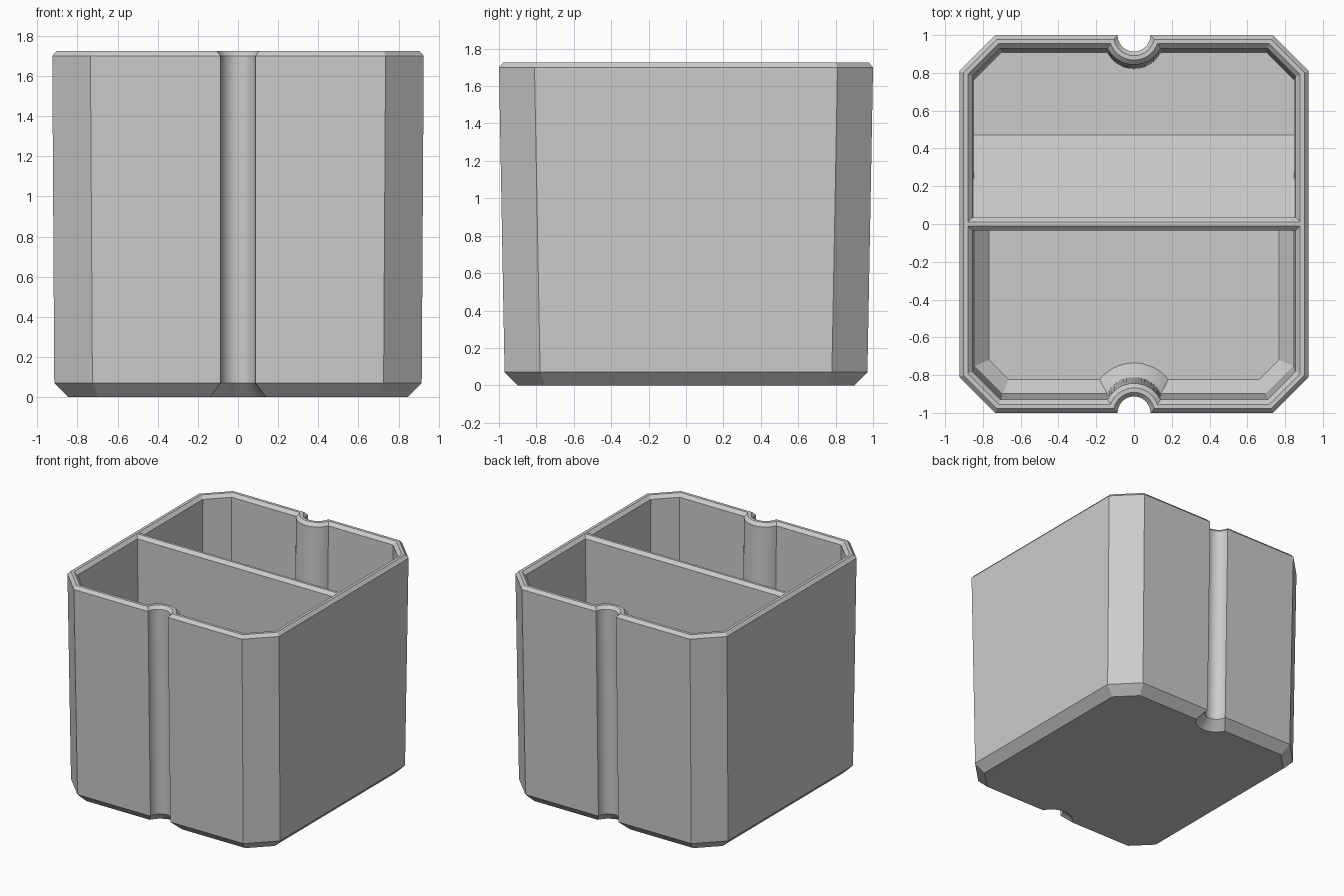
import bpy, bmesh, math

cube = bpy.data.objects.get("Cube")
if cube:
    bpy.data.objects.remove(cube)

GREY = (0.6, 0.6, 0.6, 1)
grey = bpy.data.materials.new("grey_plastic")
grey.use_nodes = True
grey.diffuse_color = GREY
grey.node_tree.nodes["Principled BSDF"].inputs["Base Color"].default_value = GREY

GROOVE = 0.087   # groove radius
CORNER = 0.19    # corner cut
STEPS = 18       # groove arc segments
RIM = 1.725
BASE = 0.07


def outline(inset, z):
    """Octagon with a round groove front and back, inset from the drafted wall."""
    t = min(max((z - BASE) / 1.63, 0), 1)
    hx, hy = 0.915 + 0.01 * t, 0.97 + 0.03 * t
    r = GROOVE + inset
    a = math.asin(inset / r)
    half = []
    for i in range(STEPS + 1):
        ang = math.pi - a - (math.pi - 2 * a) * i / STEPS
        half.append((r * math.cos(ang), -hy + r * math.sin(ang)))
    k = CORNER + inset * math.tan(math.pi / 8)
    half += [(hx - k, inset - hy), (hx - inset, k - hy),
             (hx - inset, hy - k), (hx - k, hy - inset)]
    return half + [(-x, -y) for x, y in half]


def finish(name, bm):
    bmesh.ops.recalc_face_normals(bm, faces=bm.faces)
    mesh = bpy.data.meshes.new(name)
    bm.to_mesh(mesh)
    bm.free()
    mesh.materials.append(grey)
    ob = bpy.data.objects.new(name, mesh)
    bpy.context.collection.objects.link(ob)
    bpy.ops.object.select_all(action="DESELECT")
    ob.select_set(True)
    bpy.context.view_layer.objects.active = ob
    bpy.ops.object.shade_smooth_by_angle(angle=math.radians(30))


def loft(name, loops):
    """Skin a stack of matching point loops and cap both ends."""
    bm = bmesh.new()
    rings = [[bm.verts.new(p) for p in loop] for loop in loops]
    for lo, hi in zip(rings, rings[1:]):
        for i in range(len(lo)):
            j = (i + 1) % len(lo)
            bm.faces.new((lo[i], lo[j], hi[j], hi[i]))
    bm.faces.new(rings[0])
    bm.faces.new(rings[-1])
    finish(name, bm)


def prism_x(name, profile, half_width):
    """Extrude a y-z profile across x."""
    loft(name, [[(x, y, z) for y, z in profile] for x in (-half_width, half_width)])


# Shell: bottom bevel, outer wall, bevelled rim, inner wall, inner floor bevel
levels = [(0.07, 0), (0, BASE), (0, 1.7), (0.022, RIM),
          (0.045, RIM), (0.07, 1.7), (0.073, 0.145), (0.147, BASE)]
loft("container_shell", [[(x, y, z) for x, y in outline(d, z)] for d, z in levels])

# Divider with bevelled top edge
prism_x("divider", [(-0.035, 0.05), (0.035, 0.05), (0.035, 1.7),
                    (0.01, RIM), (-0.01, RIM), (-0.035, 1.7)], 0.88)

# Raised floor of the rear compartment, its edge buried in the wall
FLOOR = 0.65
back = [p for p in outline(0.04, 0.5) if p[1] > 0]
side = back[0][0]
foot = [(side, 0)] + back + [(-side, 0)]
loft("rear_floor", [[(x, y, z) for x, y in foot] for z in (0.2, FLOOR)])

# Ramp falling from the divider to the raised floor
prism_x("rear_ramp", [(0, FLOOR - 0.05), (0.47, FLOOR - 0.05), (0.47, FLOOR),
                      (0.035, FLOOR + 0.435), (0, FLOOR + 0.435)], 0.88)
